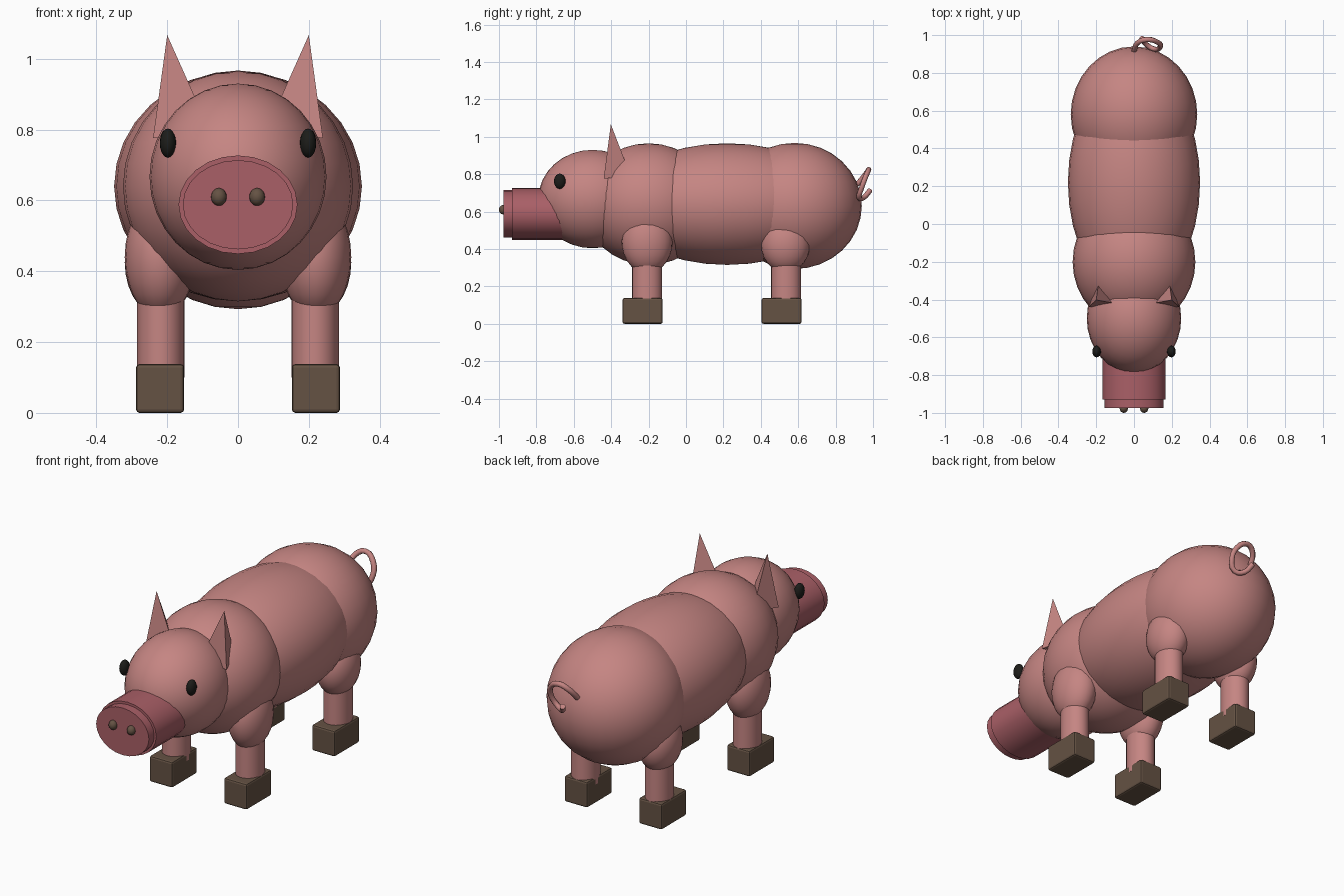
import bpy, bmesh, math
from mathutils import Vector

if "Cube" in bpy.data.objects:
    bpy.data.objects.remove(bpy.data.objects["Cube"])


def material(name, rgb):
    m = bpy.data.materials.new(name)
    m.diffuse_color = (*rgb, 1)
    m.use_nodes = True
    m.node_tree.nodes["Principled BSDF"].inputs["Base Color"].default_value = m.diffuse_color
    return m


PINK = material("pink_skin", (0.56, 0.235, 0.225))
ROSE = material("rose_snout", (0.40, 0.115, 0.135))
BROWN = material("brown_horn", (0.13, 0.085, 0.057))
BLACK = material("black_eye", (0.012, 0.012, 0.01))


def finish(ob, name, mat, smooth=True):
    ob.name = name
    ob.data.materials.append(mat)
    if smooth:
        bpy.ops.object.shade_smooth_by_angle(angle=math.radians(40))
    return ob


def ball(name, loc, radii, mat, segs=32, rings=16):
    bpy.ops.mesh.primitive_uv_sphere_add(segments=segs, ring_count=rings, location=loc)
    ob = bpy.context.object
    ob.scale = radii
    bpy.ops.object.transform_apply(location=False, rotation=False, scale=True)
    return finish(ob, name, mat)


def tube(name, loc, radii, depth, mat, along_y=False):
    # radii are the half sizes across the cylinder axis
    rot = (math.pi / 2, 0, 0) if along_y else (0, 0, 0)
    bpy.ops.mesh.primitive_cylinder_add(vertices=24, radius=1, depth=depth, location=loc, rotation=rot)
    ob = bpy.context.object
    ob.scale = (radii[0], radii[1], 1)
    bpy.ops.object.transform_apply(location=False, rotation=True, scale=True)
    return finish(ob, name, mat)


# Torso and head
ball("belly", (0, 0.22, 0.64), (0.35, 0.60, 0.325), PINK)
ball("rump", (0, 0.58, 0.63), (0.335, 0.36, 0.337), PINK)
ball("shoulders", (0, -0.20, 0.64), (0.325, 0.35, 0.325), PINK)
ball("head", (0, -0.50, 0.667), (0.25, 0.29, 0.263), PINK)

# Snout with a slightly smaller front disc
tube("snout", (0, -0.765, 0.588), (0.168, 0.139), 0.33, ROSE, True)
tube("snout_disc", (0, -0.945, 0.588), (0.156, 0.126), 0.06, ROSE, True)

# Ear: three-sided pyramid
TIP = Vector((0.20, -0.402, 1.067))
BASE = [(0.24, -0.44, 0.776), (0.185, -0.295, 0.79), (0.079, -0.424, 0.797)]


def ear(name, side):
    bm = bmesh.new()
    verts = [bm.verts.new((p[0] * side, p[1], p[2])) for p in [TIP] + BASE]
    bmesh.ops.convex_hull(bm, input=verts)
    bmesh.ops.recalc_face_normals(bm, faces=bm.faces[:])
    me = bpy.data.meshes.new(name)
    bm.to_mesh(me)
    bm.free()
    ob = bpy.data.objects.new(name, me)
    bpy.context.collection.objects.link(ob)
    finish(ob, name, PINK, smooth=False)


def leg(name, x, thigh, shin_y, hoof_y):
    # thigh: y, z, ry, rz
    y, z, ry, rz = thigh
    ball(name + "_thigh", (x, y, z), (0.1, ry, rz), PINK, 24, 14)
    tube(name + "_shin", (x * 0.99, shin_y, 0.25), (0.067, 0.08), 0.30, PINK)
    bpy.ops.mesh.primitive_cube_add(size=1, location=(x, hoof_y, 0.069))
    ob = bpy.context.object
    ob.scale = (0.136, 0.214, 0.138)
    bpy.ops.object.transform_apply(location=False, rotation=False, scale=True)
    bev = ob.modifiers.new("bevel", "BEVEL")
    bev.width = 0.01
    bev.segments = 2
    finish(ob, name + "_hoof", BROWN, smooth=False)


# Paired parts
for side, tag in ((-1, "left"), (1, "right")):
    ear("ear_" + tag, side)
    ball("eye_" + tag, (0.198 * side, -0.675, 0.762), (0.023, 0.031, 0.041), BLACK, 16, 10)
    ball("nostril_" + tag, (0.054 * side, -0.977, 0.61), (0.022, 0.023, 0.025), BROWN, 16, 10)
    leg("front_leg_" + tag, 0.22 * side, (-0.208, 0.44, 0.136, 0.17), -0.208, -0.232)
    leg("back_leg_" + tag, 0.22 * side, (0.532, 0.425, 0.131, 0.15), 0.535, 0.511)

# Curly tail
PATH = [(0, 0.915, 0.745), (0.02, 0.96, 0.80), (0.07, 0.977, 0.825), (0.125, 0.962, 0.79),
        (0.14, 0.94, 0.73), (0.11, 0.925, 0.675), (0.065, 0.95, 0.675), (0.04, 0.985, 0.715)]
cu = bpy.data.curves.new("tail", "CURVE")
cu.dimensions = "3D"
cu.bevel_depth = 0.014
cu.bevel_resolution = 2
cu.use_fill_caps = True
cu.resolution_u = 3
sp = cu.splines.new("BEZIER")
sp.bezier_points.add(len(PATH) - 1)
for bp, co in zip(sp.bezier_points, PATH):
    bp.co = co
    bp.handle_left_type = bp.handle_right_type = "AUTO"
tail = bpy.data.objects.new("tail", cu)
bpy.context.collection.objects.link(tail)
cu.materials.append(PINK)
